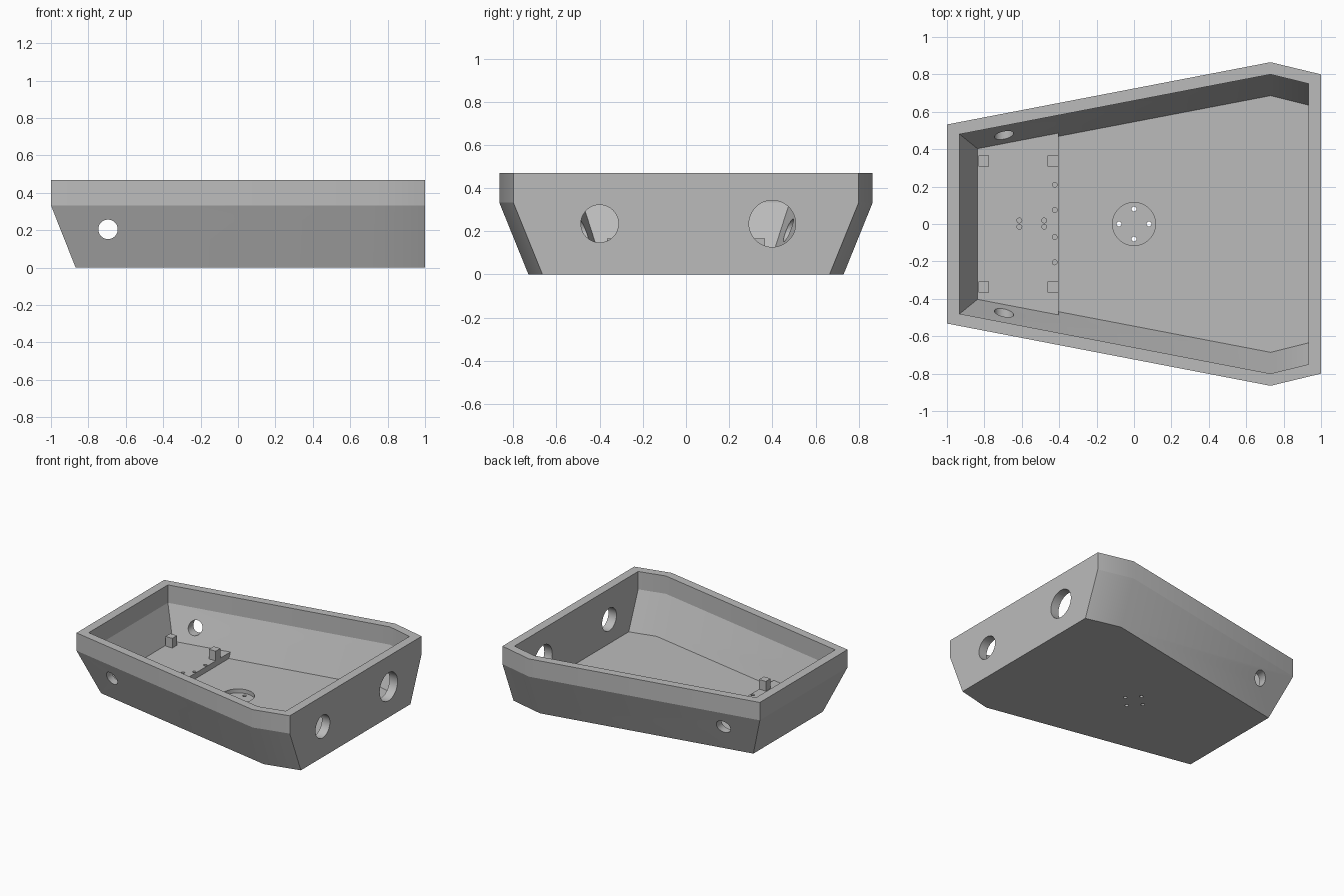
import bpy, bmesh, math
from mathutils import Matrix, Vector

if "Cube" in bpy.data.objects:
    bpy.data.objects.remove(bpy.data.objects["Cube"])

grey = bpy.data.materials.new("plain_grey")
grey.diffuse_color = (0.5, 0.5, 0.5, 1)
grey.use_nodes = True
grey.node_tree.nodes["Principled BSDF"].inputs["Base Color"].default_value = grey.diffuse_color

BREAK = 0.333   # height where the slanted lower wall meets the upright rim


def ring(points, z):
    """Mirror (x, half width) points into a closed outline."""
    return [(x, -y, z) for x, y in points] + [(x, y, z) for x, y in reversed(points)]


def finish(name, bm):
    bmesh.ops.recalc_face_normals(bm, faces=bm.faces[:])
    mesh = bpy.data.meshes.new(name)
    bm.to_mesh(mesh)
    bm.free()
    mesh.materials.append(grey)
    ob = bpy.data.objects.new(name, mesh)
    bpy.context.collection.objects.link(ob)
    return ob


def loft(name, rings):
    """Closed solid through a stack of outlines."""
    bm = bmesh.new()
    loops = [[bm.verts.new(p) for p in r] for r in rings]
    n = len(loops[0])
    for a, b in zip(loops, loops[1:]):
        for i in range(n):
            j = (i + 1) % n
            bm.faces.new((a[i], a[j], b[j], b[i]))
    bm.faces.new(loops[0][::-1])
    bm.faces.new(loops[-1])
    return finish(name, bm)


def cylinder(centre, r, depth, axis="Z", sides=48):
    rot = {"Z": Matrix(), "X": Matrix.Rotation(math.pi / 2, 4, "Y"),
           "Y": Matrix.Rotation(math.pi / 2, 4, "X")}[axis]
    bm = bmesh.new()
    bmesh.ops.create_cone(bm, cap_ends=True, segments=sides, radius1=r, radius2=r,
                          depth=depth, matrix=Matrix.Translation(Vector(centre)) @ rot)
    return finish("cutter", bm)


def cut(ob, cutter):
    mod = ob.modifiers.new("cut", "BOOLEAN")
    mod.operation, mod.solver, mod.object = "DIFFERENCE", "EXACT", cutter
    bpy.context.view_layer.update()
    dg = bpy.context.evaluated_depsgraph_get()
    mesh = bpy.data.meshes.new_from_object(ob.evaluated_get(dg))
    ob.modifiers.clear()
    ob.data = mesh
    bpy.data.objects.remove(cutter)


def shade(ob):
    """Smooth shallow edges, but keep the horizontal wall break crisp."""
    bm = bmesh.new()
    bm.from_mesh(ob.data)
    for f in bm.faces:
        f.smooth = True
    for e in bm.edges:
        level = all(abs(v.co.z - BREAK) < 0.002 for v in e.verts)
        e.smooth = not level and e.calc_face_angle(3.0) < math.radians(30)
    bm.to_mesh(ob.data)
    bm.free()


# Tub: slanted lower walls, upright rim, flat back end at +x
outer_top = [(-1, 0.532), (0.73, 0.865), (1, 0.8)]
outer_base = [(-0.868, 0.422), (0.73, 0.73), (1, 0.665)]
inner_top = [(-0.932, 0.48), (0.73, 0.80), (0.932, 0.75)]
inner_floor = [(-0.82, 0.389), (0.73, 0.686), (0.932, 0.636)]
tub = loft("tub", [ring(outer_base, 0), ring(outer_top, BREAK), ring(outer_top, 0.47)])
cut(tub, loft("cutter", [ring(inner_floor, 0.05), ring(inner_top, BREAK),
                         ring(inner_top, 0.6)]))

# Holes through the end wall and both side walls
cut(tub, cylinder((0.96, 0.4, 0.235), 0.108, 0.3, "X"))
cut(tub, cylinder((0.96, -0.4, 0.235), 0.087, 0.3, "X"))
cut(tub, cylinder((-0.695, 0, 0.205), 0.052, 3, "Y"))

# Round recess in the floor with four drilled holes
cut(tub, cylinder((0, 0, 0.07), 0.115, 0.1))
for x, y in ((0.08, 0), (-0.08, 0), (0, 0.08), (0, -0.08)):
    cut(tub, cylinder((x, y, 0), 0.013, 0.1, sides=24))
shade(tub)

# Raised mounting plate at the narrow end, its edges buried in the walls
plate_outline = [(-0.86, 0.41), (-0.405, 0.5)]
plate = loft("mounting_plate", [ring(plate_outline, 0.04), ring(plate_outline, 0.093)])
pilot_holes = [(-0.424, y) for y in (0.21, 0.075, -0.07, -0.205)]
pilot_holes += [(x, y) for x in (-0.613, -0.48) for y in (0.019, -0.015)]
for x, y in pilot_holes:
    cut(plate, cylinder((x, y, 0.105), 0.013, 0.1, sides=24))
shade(plate)

# Four small stand-off blocks on the plate
for x in (-0.803, -0.434):
    for y in (-0.337, 0.337):
        h = 0.029
        square = [(x - h, y - h), (x + h, y - h), (x + h, y + h), (x - h, y + h)]
        loft("standoff_block", [[(a, b, z) for a, b in square] for z in (0.09, 0.167)])
